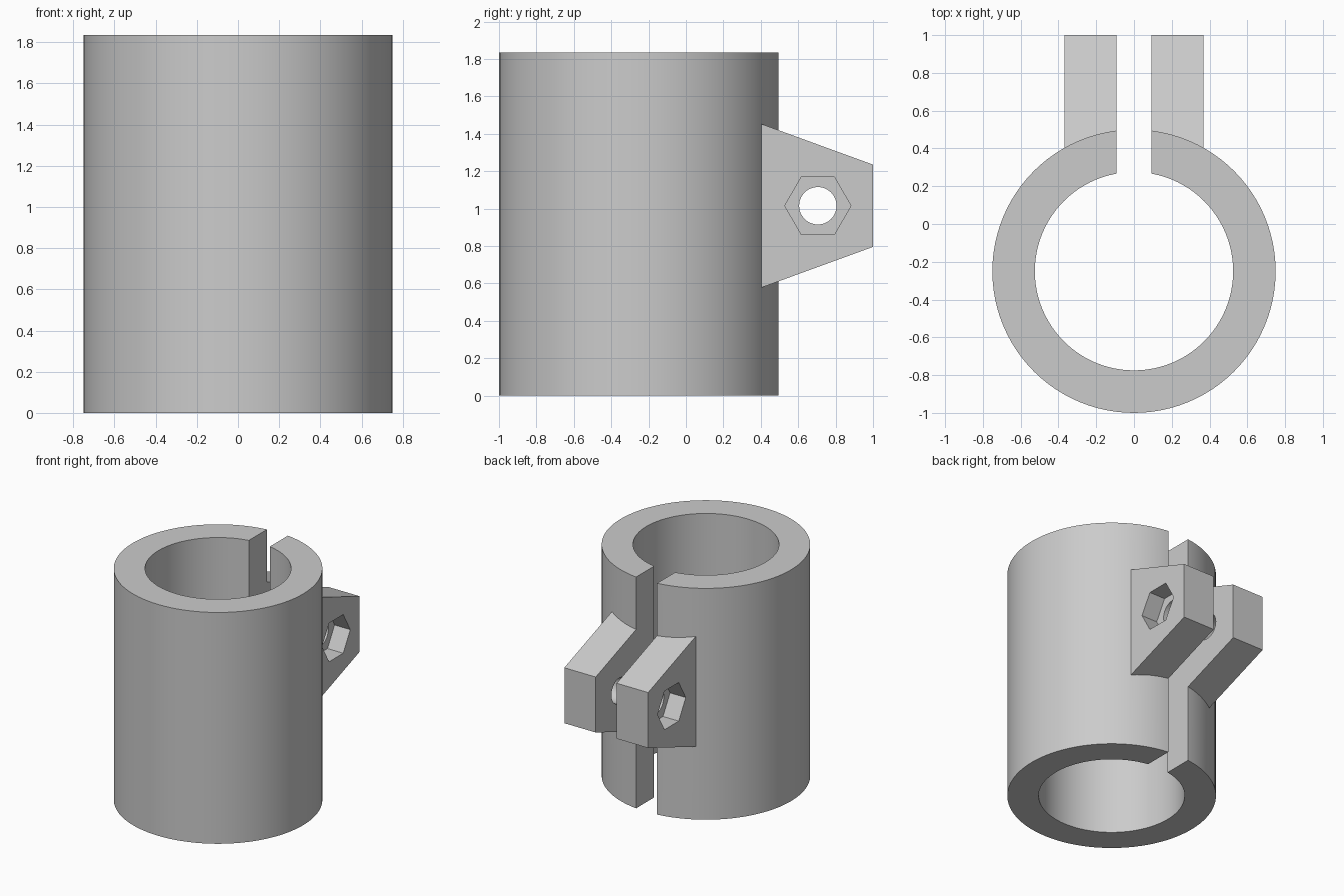
import bpy, bmesh
from math import cos, sin, tau

cube = bpy.data.objects.get("Cube")
if cube:
    bpy.data.objects.remove(cube, do_unlink=True)

HEIGHT, RING_Y = 1.835, -0.25
OUTER, INNER = 0.75, 0.525
GAP, LUG_X = 0.092, 0.368          # half widths of the slot and of the lug pair
BOLT_Y, BOLT_Z = 0.705, 1.015
NUT_DEPTH = 0.138

grey = bpy.data.materials.new("plain grey")
grey.use_nodes = True
colour = (0.6, 0.6, 0.6, 1)
grey.diffuse_color = colour
grey.node_tree.nodes["Principled BSDF"].inputs["Base Color"].default_value = colour


def prism(name, points, direction):
    """Extrude a closed loop of 3D points along a direction."""
    bm = bmesh.new()
    face = bm.faces.new([bm.verts.new(p) for p in points])
    top = bmesh.ops.extrude_face_region(bm, geom=[face])["geom"]
    bmesh.ops.translate(bm, vec=direction,
                        verts=[v for v in top if isinstance(v, bmesh.types.BMVert)])
    bmesh.ops.recalc_face_normals(bm, faces=bm.faces)
    mesh = bpy.data.meshes.new(name)
    bm.to_mesh(mesh)
    bm.free()
    mesh.materials.append(grey)
    obj = bpy.data.objects.new(name, mesh)
    bpy.context.collection.objects.link(obj)
    return obj


def circle(radius, sides):
    return [(radius * cos(tau * i / sides), radius * sin(tau * i / sides))
            for i in range(sides)]


def upright(name, radius, z0, z1):
    pts = [(x, y + RING_Y, z0) for x, y in circle(radius, 96)]
    return prism(name, pts, (0, 0, z1 - z0))


def crosswise(name, radius, sides, x0, x1):
    pts = [(x0, BOLT_Y + a, BOLT_Z + b) for a, b in circle(radius, sides)]
    return prism(name, pts, (x1 - x0, 0, 0))


# Sleeve and the tapered block that becomes the two lugs
clamp = upright("split_clamp", OUTER, 0, HEIGHT)
lug_side = [(0.3, 0.54), (1, 0.795), (1, 1.235), (0.3, 1.49)]
lugs = prism("lug_block", [(-LUG_X, y, z) for y, z in lug_side], (2 * LUG_X, 0, 0))

# Bore, slot, bolt hole and hexagonal nut pockets
bore = upright("bore_cutter", INNER, -0.1, HEIGHT + 0.1)
slot = prism("slot_cutter", [(-GAP, RING_Y, -0.1), (GAP, RING_Y, -0.1),
                             (GAP, 1.1, -0.1), (-GAP, 1.1, -0.1)], (0, 0, HEIGHT + 0.2))
bolt = crosswise("bolt_cutter", 0.1, 48, -0.5, 0.5)
pockets = [crosswise("nut_pocket_cutter", 0.177, 6, s * (LUG_X - NUT_DEPTH), s * 0.5)
           for s in (-1, 1)]

steps = [(lugs, "UNION")] + [(c, "DIFFERENCE") for c in (bore, slot, bolt, *pockets)]
bpy.context.view_layer.objects.active = clamp
for tool, operation in steps:
    mod = clamp.modifiers.new(tool.name, "BOOLEAN")
    mod.object, mod.operation, mod.solver = tool, operation, "EXACT"
    bpy.ops.object.modifier_apply(modifier=mod.name)
    bpy.data.objects.remove(tool, do_unlink=True)

bpy.ops.object.select_all(action="DESELECT")
clamp.select_set(True)
bpy.ops.object.shade_smooth_by_angle(angle=0.5)
